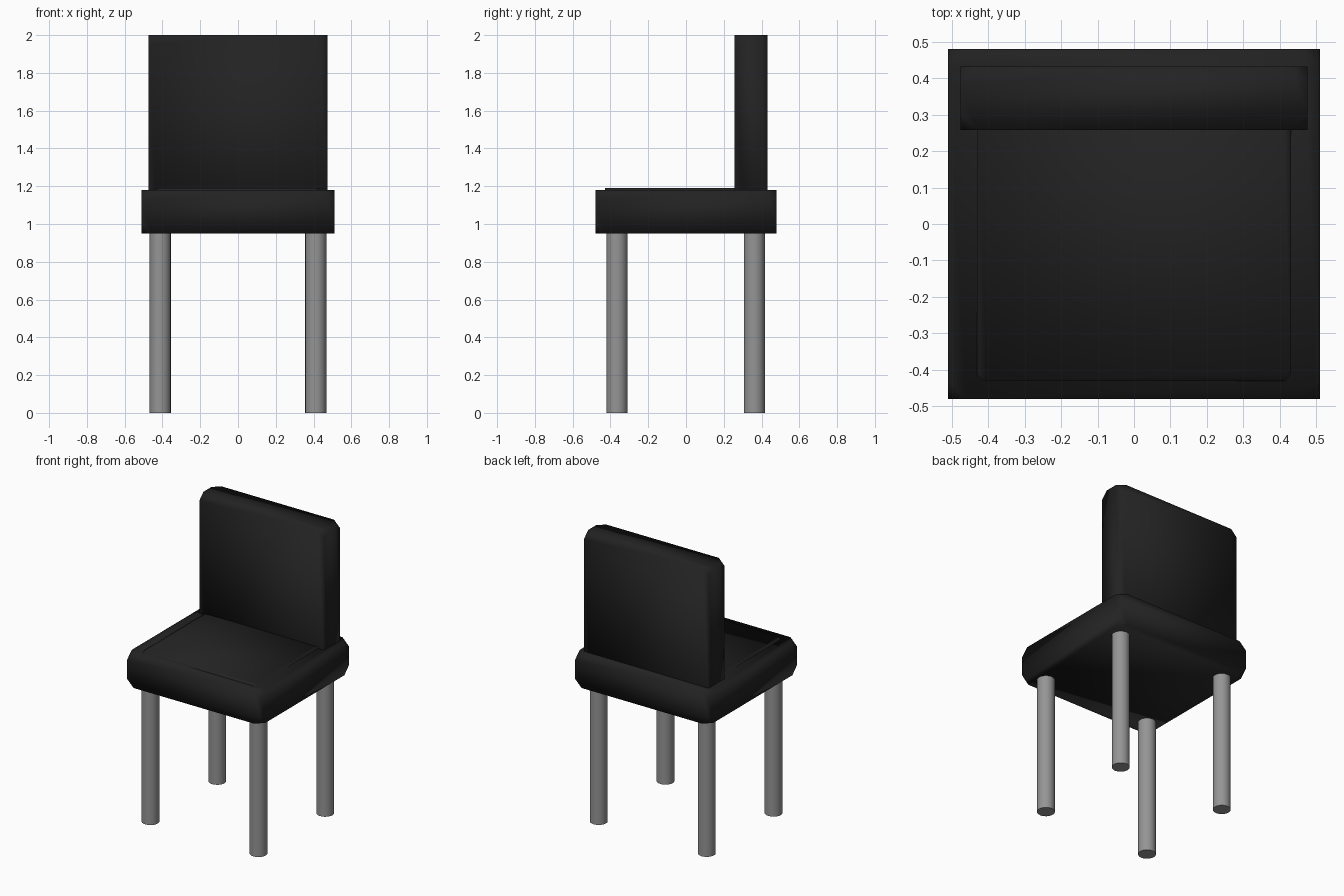
import bpy, bmesh
from mathutils import Vector

if "Cube" in bpy.data.objects:
    bpy.data.objects.remove(bpy.data.objects["Cube"])


def material(name, value):
    m = bpy.data.materials.new(name)
    m.diffuse_color = (value, value, value, 1)
    m.use_nodes = True
    m.node_tree.nodes["Principled BSDF"].inputs["Base Color"].default_value = m.diffuse_color
    return m


black = material("black upholstery", 0.016)
grey = material("grey metal", 0.30)


def cut_corner_box(name, lo, hi, cut):
    """Box with only its eight corner points cut away."""
    lo, hi = Vector(lo), Vector(hi)
    bm = bmesh.new()
    bmesh.ops.create_cube(bm, size=1)
    for v in bm.verts:
        v.co = (lo + hi) / 2 + v.co * (hi - lo)
    if cut:
        bmesh.ops.bevel(bm, geom=bm.verts[:], offset=cut, offset_type='OFFSET',
                        segments=1, profile=0.5, affect='VERTICES')
    bmesh.ops.recalc_face_normals(bm, faces=bm.faces[:])
    mesh = bpy.data.meshes.new(name)
    bm.to_mesh(mesh)
    bm.free()
    mesh.materials.append(black)
    # soft upholstery shading runs across the corners
    mesh.shade_smooth()
    ob = bpy.data.objects.new(name, mesh)
    bpy.context.collection.objects.link(ob)
    return ob


# Upholstered parts
cut_corner_box("seat", (-0.51, -0.48, 0.95), (0.51, 0.48, 1.18), 0.05)
cut_corner_box("seat_pad", (-0.43, -0.43, 1.10), (0.43, 0.43, 1.19), 0.025)
cut_corner_box("backrest", (-0.475, 0.257, 1.02), (0.475, 0.432, 2.0), 0.045)

# Four round legs
for depth_name, y in (("front", -0.365), ("back", 0.362)):
    for side_name, x in (("left", -0.412), ("right", 0.412)):
        bpy.ops.mesh.primitive_cylinder_add(vertices=24, radius=0.056, depth=0.97,
                                            location=(x, y, 0.485))
        leg = bpy.context.object
        leg.name = f"{depth_name}_{side_name}_leg"
        leg.data.materials.append(grey)
        bpy.ops.object.shade_smooth_by_angle()
